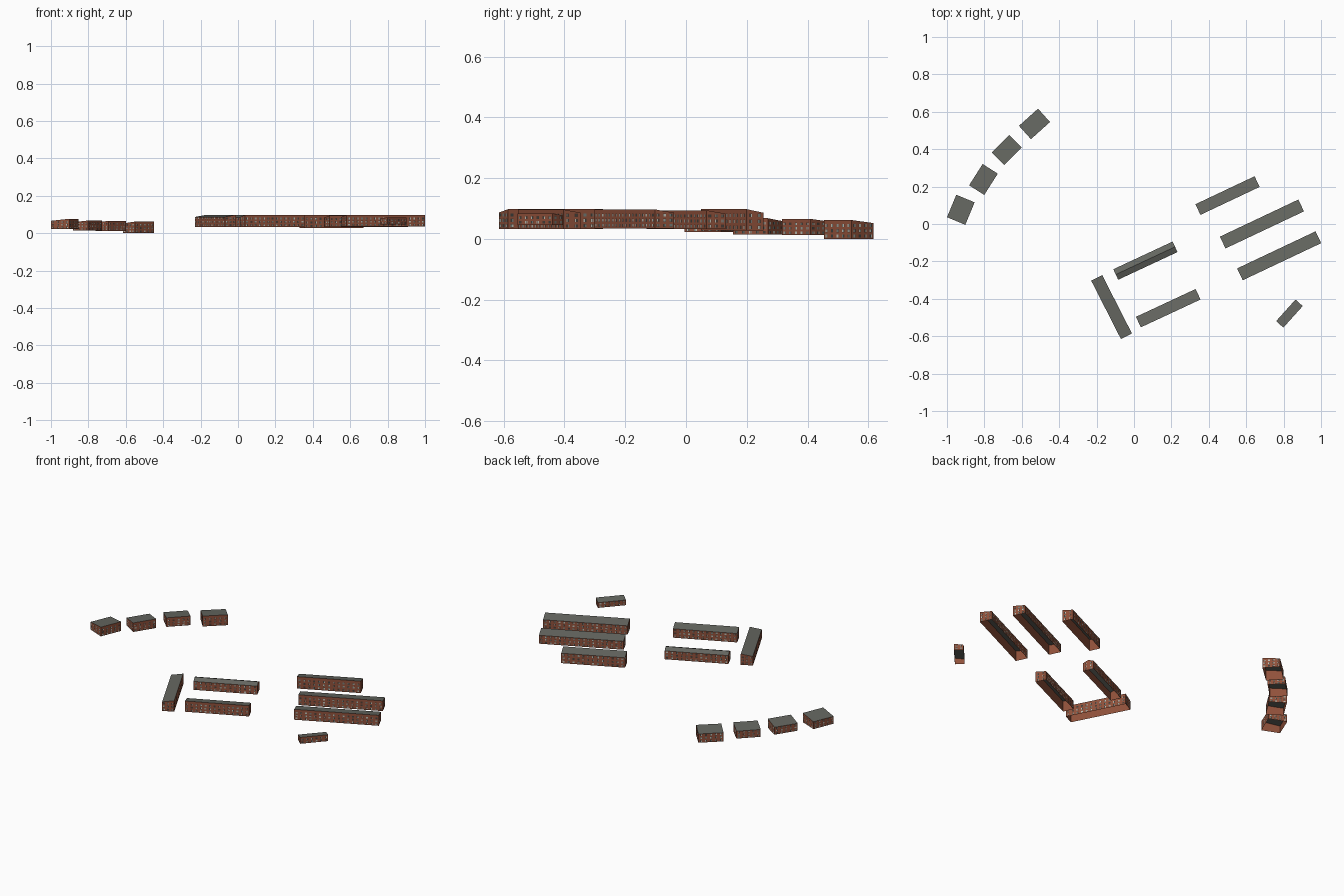
import bpy, bmesh, math, random
from mathutils import Matrix, Vector

random.seed(4)
cube = bpy.data.objects.get("Cube")
if cube:
    bpy.data.objects.remove(cube)


def material(name, rgb):
    m = bpy.data.materials.new(name)
    m.use_nodes = True
    m.diffuse_color = (*rgb, 1)
    m.node_tree.nodes["Principled BSDF"].inputs["Base Color"].default_value = (*rgb, 1)
    return m


BRICK, ROOF, FRAME, DARK, GREY, PALE = range(6)
MATS = [
    material("red brick", (0.28, 0.082, 0.043)),
    material("grey roofing", (0.13, 0.135, 0.118)),
    material("brown window frame", (0.10, 0.042, 0.027)),
    material("dark glass", (0.045, 0.05, 0.045)),
    material("grey green glass", (0.17, 0.20, 0.18)),
    material("pale glass", (0.50, 0.52, 0.46)),
]


def quad(bm, points, mat):
    face = bm.faces.new([bm.verts.new(p) for p in points])
    face.material_index = mat


def plate(bm, centre, along, normal, w, h, lift, mat):
    # thin upright plate held just off a wall
    c = centre + normal * lift
    s, up = along * w / 2, Vector((0, 0, h / 2))
    quad(bm, [c - s - up, c + s - up, c + s + up, c - s + up], mat)


def windows(bm, start, end, height, floors):
    # evenly spaced rows of two-pane windows
    run = end - start
    along = run.normalized()
    normal = along.cross(Vector((0, 0, 1)))
    count = max(2, round(run.length / 0.026))
    pitch, storey = run.length / count, height / floors
    for i in range(count):
        for f in range(floors):
            c = start + along * pitch * (i + 0.5) + Vector((0, 0, storey * (f + 0.55)))
            plate(bm, c, along, normal, 0.0115, storey * 0.6, 0.0006, FRAME)
            for side in (-1, 1):
                glass = random.choice((DARK, GREY, PALE))
                plate(bm, c + along * side * 0.0027, along, normal,
                      0.0045, storey * 0.5, 0.0011, glass)


def building(name, x, y, angle, length, width, base, eave, top, floors=3, gable=False):
    bm = bmesh.new()
    l, w, e, t = length / 2, width / 2, eave - base, top - base
    # end profile: lean-to roof with the high side at -y, or a central ridge
    if gable:
        profile = [(-w, 0), (-w, e), (0, t), (w, e), (w, 0)]
    else:
        profile = [(-w, 0), (-w, t), (w, e), (w, 0)]
    ends = [[bm.verts.new((s * l, py, pz)) for py, pz in profile] for s in (-1, 1)]
    # open underneath, so the last edge of the profile is not bridged
    for i in range(len(profile) - 1):
        face = bm.faces.new([ends[0][i], ends[1][i], ends[1][i + 1], ends[0][i + 1]])
        sloping = profile[i][0] != profile[i + 1][0]
        face.material_index = ROOF if sloping else BRICK
    bm.faces.new(ends[0])
    bm.faces.new(ends[1])
    bmesh.ops.recalc_face_normals(bm, faces=bm.faces)
    # windows on all four walls
    corners = [Vector(p) for p in ((-l, -w, 0), (l, -w, 0), (l, w, 0), (-l, w, 0))]
    for a, b in zip(corners, corners[1:] + corners[:1]):
        windows(bm, a, b, e, floors)
    mesh = bpy.data.meshes.new(name)
    bm.to_mesh(mesh)
    bm.free()
    for m in MATS:
        mesh.materials.append(m)
    ob = bpy.data.objects.new(name, mesh)
    ob.matrix_world = Matrix.Translation((x, y, base)) @ Matrix.Rotation(math.radians(angle), 4, "Z")
    bpy.context.collection.objects.link(ob)


# three parallel long blocks
building("north_long_block", 0.50, 0.152, 25.3, 0.350, 0.063, 0.027, 0.086, 0.098)
building("middle_long_block", 0.684, 0.0, 25.3, 0.464, 0.070, 0.033, 0.083, 0.094)
building("south_long_block", 0.776, -0.17, 25.3, 0.464, 0.070, 0.035, 0.086, 0.097)

# courtyard group
building("courtyard_ridged_block", 0.061, -0.196, 25, 0.350, 0.062, 0.034, 0.084, 0.097, gable=True)
building("courtyard_south_block", 0.183, -0.45, 25, 0.352, 0.062, 0.033, 0.086, 0.097)
building("courtyard_west_block", -0.12, -0.444, 117, 0.350, 0.066, 0.033, 0.087, 0.098)

# small block on its own
building("small_block", 0.831, -0.479, 48, 0.155, 0.052, 0.046, 0.077, 0.084, floors=2)

# curved row of short blocks
building("row_block_1", -0.532, 0.535, 42, 0.137, 0.096, 0.0, 0.052, 0.062)
building("row_block_2", -0.68, 0.396, 45, 0.133, 0.095, 0.012, 0.056, 0.066)
building("row_block_3", -0.805, 0.238, 57.5, 0.135, 0.096, 0.014, 0.058, 0.068)
building("row_block_4", -0.926, 0.076, 67.5, 0.130, 0.106, 0.022, 0.066, 0.077)
